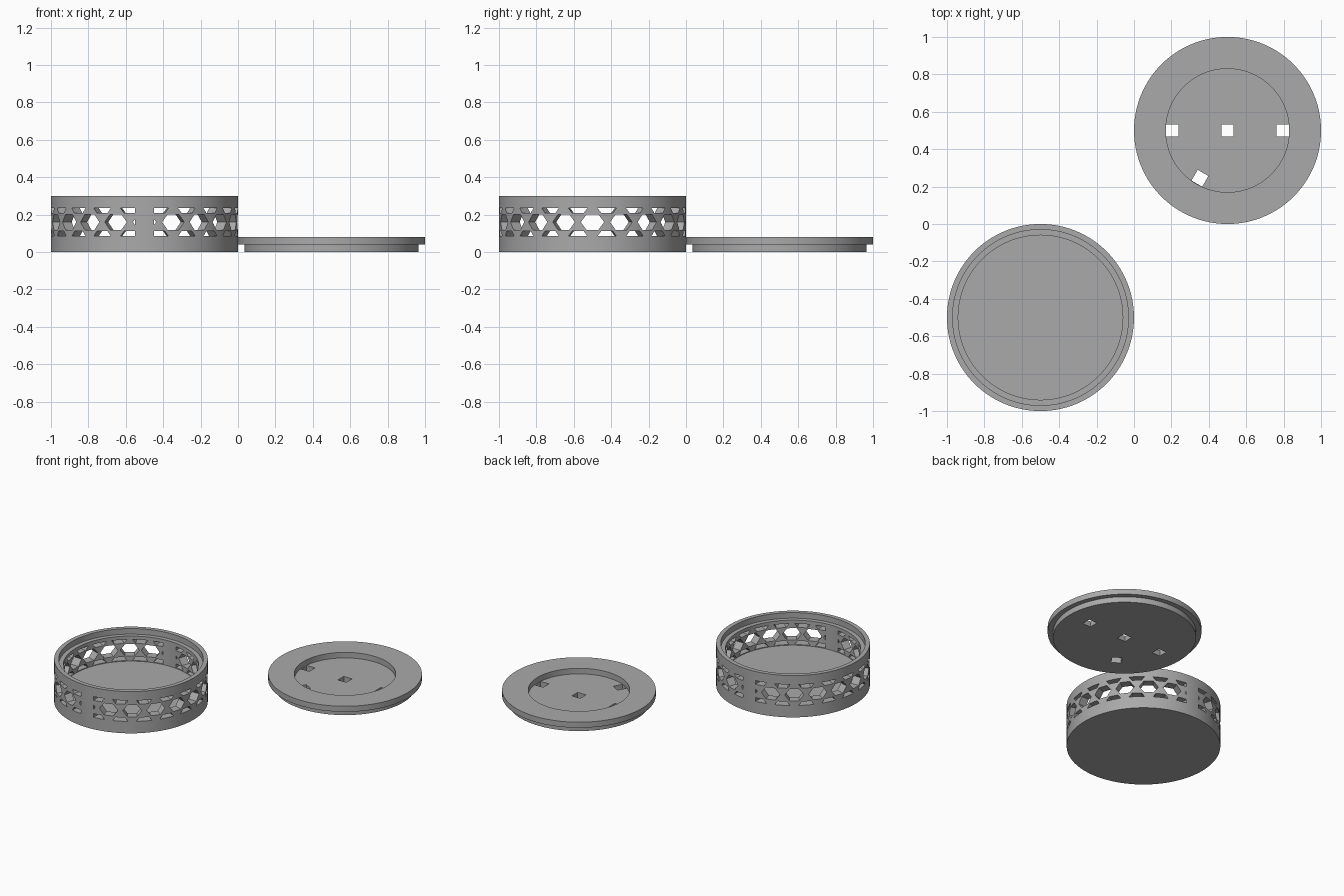
import bpy, bmesh, math
from mathutils import Matrix, Vector

old = bpy.data.objects.get("Cube")
if old:
    bpy.data.objects.remove(old, do_unlink=True)

SEGMENTS = 128
grey = bpy.data.materials.new("plain_grey")
grey.use_nodes = True
grey.diffuse_color = (0.4, 0.4, 0.4, 1)
grey.node_tree.nodes["Principled BSDF"].inputs["Base Color"].default_value = grey.diffuse_color


def make_object(name, bm):
    bmesh.ops.recalc_face_normals(bm, faces=bm.faces)
    mesh = bpy.data.meshes.new(name)
    bm.to_mesh(mesh)
    bm.free()
    mesh.materials.append(grey)
    obj = bpy.data.objects.new(name, mesh)
    bpy.context.collection.objects.link(obj)
    return obj


def lathe(name, profile):
    """Spin a profile of (radius, z) points that starts and ends on the axis."""
    bm = bmesh.new()
    verts = [bm.verts.new((r, 0, z)) for r, z in profile]
    edges = [bm.edges.new(pair) for pair in zip(verts, verts[1:])]
    bmesh.ops.spin(bm, geom=verts + edges, axis=(0, 0, 1), cent=(0, 0, 0),
                   angle=math.tau, steps=SEGMENTS)
    bmesh.ops.remove_doubles(bm, verts=bm.verts, dist=0.0001)
    return make_object(name, bm)


def add_box(bm, center, size, turn=0.0):
    matrix = (Matrix.Rotation(turn, 4, "Z") @ Matrix.Translation(center)
              @ Matrix.Diagonal((*size, 1)))
    bmesh.ops.create_cube(bm, size=1, matrix=matrix)


def add_radial_prism(bm, outline, angle):
    """Extrude an outline of (across, z) points outward through the wall."""
    spin = Matrix.Rotation(angle, 3, "Z")
    face = bm.faces.new([bm.verts.new(spin @ Vector((0.41, a, z))) for a, z in outline])
    grown = bmesh.ops.extrude_face_region(bm, geom=[face])["geom"]
    moved = [v for v in grown if isinstance(v, bmesh.types.BMVert)]
    bmesh.ops.translate(bm, verts=moved, vec=spin @ Vector((0.14, 0, 0)))


def cut(target, cutter):
    mod = target.modifiers.new("cut", "BOOLEAN")
    mod.operation, mod.solver, mod.object = "DIFFERENCE", "EXACT", cutter
    bpy.context.view_layer.objects.active = target
    bpy.ops.object.modifier_apply(modifier=mod.name)
    bpy.data.objects.remove(cutter, do_unlink=True)


# Round container with a thick floor and a stepped rim
container = lathe("container", [(0, 0), (0.5, 0), (0.5, 0.3), (0.47, 0.3),
                                (0.47, 0.26), (0.44, 0.26), (0.44, 0.08), (0, 0.08)])

# Honeycomb band: whole hexagons between rows of clipped ones
MID, HALF_W, HALF_H, ROW = 0.16, 0.0625, 0.042, 0.09
BAND = 0.075
hexagon = [(HALF_W, MID), (HALF_W / 2, MID + HALF_H), (-HALF_W / 2, MID + HALF_H),
           (-HALF_W, MID), (-HALF_W / 2, MID - HALF_H), (HALF_W / 2, MID - HALF_H)]
wide = HALF_W * (1 - (ROW - BAND) / HALF_H / 2)
bm = bmesh.new()
step = math.tau / 20
for i in range(20):
    add_radial_prism(bm, hexagon, i * step)
    for side in (-1, 1):
        near, far = MID + side * (ROW - HALF_H), MID + side * BAND
        add_radial_prism(bm, [(-HALF_W / 2, near), (HALF_W / 2, near),
                              (wide, far), (-wide, far)], (i + 0.5) * step)
windows = make_object("window_cutter", bm)

# Solid posts at front and back
bm = bmesh.new()
add_box(bm, (0, 0, MID), (0.1, 1.4, 0.4))
cut(windows, make_object("post_keeper", bm))
cut(container, windows)
container.location = (-0.5, -0.5, 0)

# Lid with a plug below and a round recess on top
lid = lathe("lid", [(0, 0), (0.465, 0), (0.465, 0.04), (0.5, 0.04), (0.5, 0.08),
                    (0.33, 0.08), (0.33, 0.04), (0, 0.04)])

# Square holes through the recess floor
bm = bmesh.new()
add_box(bm, (0, 0, 0.02), (0.066, 0.066, 0.1))
for degrees in (0, 180, 240):
    add_box(bm, (0.295, 0, 0.02), (0.066, 0.066, 0.1), math.radians(degrees))
cut(lid, make_object("hole_cutter", bm))
lid.location = (0.5, 0.5, 0)

for obj in (container, lid):
    bpy.ops.object.select_all(action="DESELECT")
    obj.select_set(True)
    bpy.context.view_layer.objects.active = obj
    bpy.ops.object.shade_smooth_by_angle(angle=math.radians(30))
